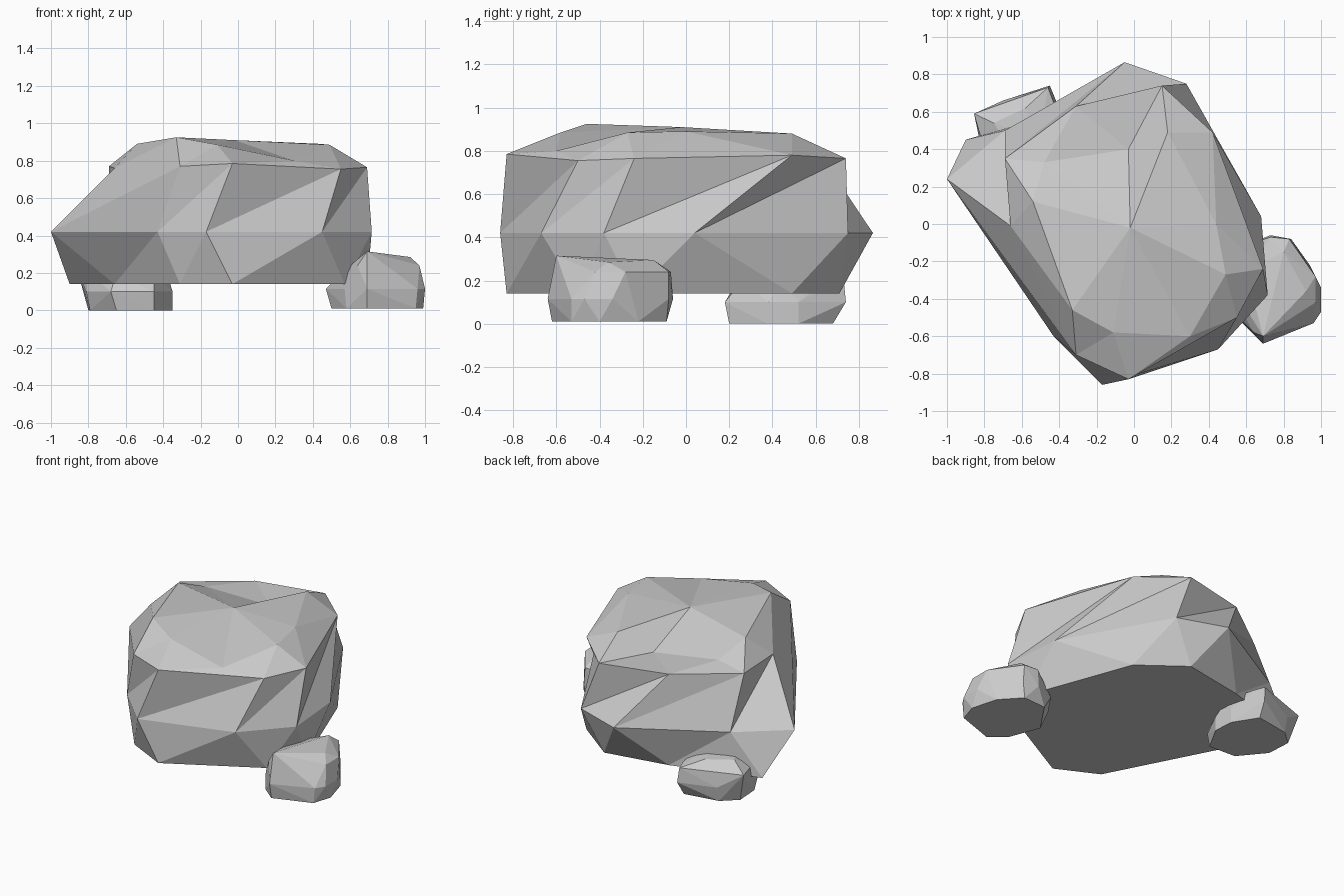
import bpy, bmesh


def finish(name, bm):
    bmesh.ops.recalc_face_normals(bm, faces=bm.faces)
    mesh = bpy.data.meshes.new(name)
    bm.to_mesh(mesh)
    bm.free()
    ob = bpy.data.objects.new(name, mesh)
    bpy.context.collection.objects.link(ob)


def stitch(bm, low, high):
    """Join two equal rings with a band of leaning triangles."""
    n = len(low)
    for i in range(n):
        j = (i + 1) % n
        bm.faces.new((low[i], high[j], high[i]))
        bm.faces.new((low[i], low[j], high[j]))


def small_rock(name, layers, tops):
    """Faceted pebble: hull around horizontal rings plus crown points."""
    bm = bmesh.new()
    for z, ring in layers:
        for x, y in ring:
            bm.verts.new((x, y, z))
    for p in tops:
        bm.verts.new(p)
    res = bmesh.ops.convex_hull(bm, input=bm.verts)
    junk = {g for g in res["geom_interior"] + res["geom_unused"]
            if isinstance(g, bmesh.types.BMVert)}
    bmesh.ops.delete(bm, geom=[v for v in junk if v.is_valid], context='VERTS')
    finish(name, bm)


# Large boulder: nine-sided base, waist, shoulder and dented crown
base = [(-0.03, -0.83, 0.14), (0.57, -0.50, 0.14), (0.69, -0.24, 0.14),
        (0.42, 0.49, 0.14), (0.13, 0.71, 0.14), (-0.31, 0.63, 0.14),
        (-0.90, 0.45, 0.14), (-0.66, -0.01, 0.14), (-0.31, -0.69, 0.14)]
waist = [(-0.17, -0.86, 0.42), (0.45, -0.67, 0.42), (0.715, -0.38, 0.42),
         (0.68, 0.04, 0.42), (0.28, 0.75, 0.42), (-0.05, 0.865, 0.42),
         (-0.69, 0.50, 0.42), (-1.00, 0.24, 0.42), (-0.43, -0.60, 0.42)]
shoulder = [(-0.03, -0.83, 0.785), (0.55, -0.50, 0.755), (0.69, -0.24, 0.765),
            (0.42, 0.49, 0.78), (0.15, 0.74, 0.765), (-0.31, 0.63, 0.77),
            (-0.69, 0.35, 0.77), (-0.66, -0.01, 0.76), (-0.31, -0.70, 0.77)]
crown = [(-0.11, -0.58, 0.885), (0.30, -0.60, 0.80), (0.49, -0.27, 0.885),
         (0.44, 0.0, 0.89), (0.18, 0.49, 0.88), (-0.03, 0.40, 0.76),
         (-0.48, 0.33, 0.80), (-0.54, 0.12, 0.89), (-0.33, -0.46, 0.925)]
bm = bmesh.new()
rings = [[bm.verts.new(p) for p in r] for r in (base, waist, shoulder, crown)]
bm.faces.new(rings[0])
for low, high in zip(rings, rings[1:]):
    stitch(bm, low, high)
peak = bm.verts.new((-0.02, -0.02, 0.91))
for i in range(9):
    bm.faces.new((rings[3][i], rings[3][(i + 1) % 9], peak))
finish("large_boulder", bm)

# Small rock against the right side
small_rock("right_small_rock", [
    (0.01, [(0.50, -0.32), (0.58, -0.53), (0.69, -0.62), (0.95, -0.53),
            (0.99, -0.40), (0.94, -0.22), (0.82, -0.09), (0.65, -0.10)]),
    (0.115, [(0.47, -0.28), (0.57, -0.51), (0.69, -0.64), (0.96, -0.53),
             (1.00, -0.47), (1.00, -0.34), (0.84, -0.08), (0.73, -0.06),
             (0.58, -0.12)]),
    (0.24, [(0.60, -0.45), (0.64, -0.58), (0.84, -0.49), (0.97, -0.42),
            (0.97, -0.28), (0.83, -0.08), (0.73, -0.07), (0.60, -0.25)]),
], [(0.69, -0.60, 0.315), (0.70, -0.48, 0.29), (0.82, -0.37, 0.29),
    (0.92, -0.36, 0.285), (0.80, -0.15, 0.295)])

# Small rock tucked behind on the left
small_rock("left_small_rock", [
    (0.0, [(-0.80, 0.55), (-0.79, 0.38), (-0.65, 0.21), (-0.45, 0.20),
           (-0.35, 0.38), (-0.36, 0.52), (-0.46, 0.68), (-0.70, 0.64)]),
    (0.10, [(-0.82, 0.57), (-0.81, 0.37), (-0.68, 0.19), (-0.45, 0.18),
            (-0.35, 0.38), (-0.36, 0.52), (-0.45, 0.74), (-0.70, 0.66)]),
    (0.20, [(-0.855, 0.59), (-0.80, 0.40), (-0.65, 0.24), (-0.45, 0.26),
            (-0.38, 0.45), (-0.43, 0.65), (-0.46, 0.73)]),
], [(-0.75, 0.54, 0.26), (-0.58, 0.62, 0.25), (-0.50, 0.45, 0.26),
    (-0.65, 0.38, 0.26)])
